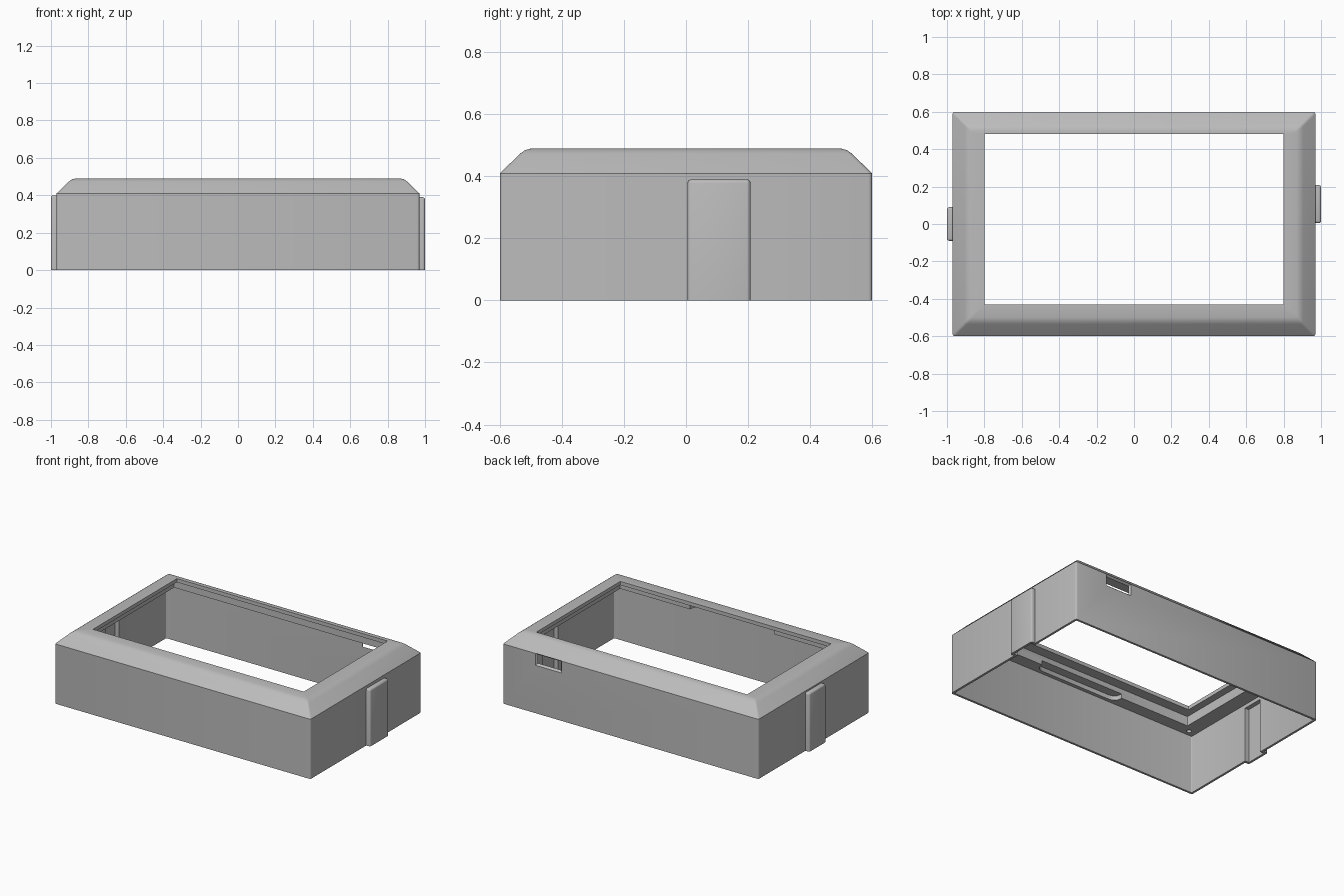
import bpy, bmesh, math

cube = bpy.data.objects.get("Cube")
if cube:
    bpy.data.objects.remove(cube, do_unlink=True)

grey = bpy.data.materials.new("plain grey")
grey.use_nodes = True
COLOR = (0.5, 0.5, 0.5, 1)
grey.diffuse_color = COLOR
grey.node_tree.nodes["Principled BSDF"].inputs["Base Color"].default_value = COLOR


def make_object(name, bm):
    bmesh.ops.recalc_face_normals(bm, faces=bm.faces)
    mesh = bpy.data.meshes.new(name)
    bm.to_mesh(mesh)
    bm.free()
    mesh.materials.append(grey)
    obj = bpy.data.objects.new(name, mesh)
    bpy.context.collection.objects.link(obj)
    return obj


def ring(bm, x, y0, y1, z, r):
    """Rectangle with small rounded corners."""
    verts = []
    corners = [(x, y1, 0), (-x, y1, 1), (-x, y0, 2), (x, y0, 3)]
    for cx, cy, quarter in corners:
        ox = cx - math.copysign(r, cx)
        oy = cy - r if cy == y1 else cy + r
        for step in range(4):
            a = math.pi / 2 * (quarter + step / 3)
            verts.append(bm.verts.new((ox + r * math.cos(a), oy + r * math.sin(a), z)))
    return verts


def loft(bm, rings, closed=False):
    pairs = list(zip(rings, rings[1:]))
    if closed:
        pairs.append((rings[-1], rings[0]))
    for a, b in pairs:
        n = len(a)
        for i in range(n):
            j = (i + 1) % n
            bm.faces.new((a[i], a[j], b[j], b[i]))


def box(name, x0, x1, y0, y1, z0, z1, bevel=0, keep=None):
    bm = bmesh.new()
    bmesh.ops.create_cube(bm, size=1)
    for v in bm.verts:
        v.co.x = x1 if v.co.x > 0 else x0
        v.co.y = y1 if v.co.y > 0 else y0
        v.co.z = z1 if v.co.z > 0 else z0
    if bevel:
        edges = [e for e in bm.edges if keep(e)]
        bmesh.ops.bevel(bm, geom=edges, offset=bevel, segments=3, profile=0.5, affect='EDGES')
    return make_object(name, bm)


def combine(target, tool, operation):
    mod = target.modifiers.new(operation.lower(), 'BOOLEAN')
    mod.operation = operation
    mod.solver = 'EXACT'
    mod.object = tool
    bpy.context.view_layer.objects.active = target
    bpy.ops.object.modifier_apply(modifier=mod.name)
    bpy.data.objects.remove(tool, do_unlink=True)


# Hollow housing: outer wall, sloped rim, window lip, recess, ledge, inner wall
W, D, WALL = 0.97, 0.6, 0.015
bm = bmesh.new()
rings = [ring(bm, W, -D, D, 0, 0.012)]
for inset, z in [(0, 0.41), (0.065, 0.473), (0.08, 0.484), (0.1, 0.49)]:
    rings.append(ring(bm, W - inset, -D + inset, D - inset, z, 0.012))
for z in (0.49, 0.465):
    rings.append(ring(bm, 0.8, -0.43, 0.48, z, 0.002))
for z in (0.465, 0.4):
    rings.append(ring(bm, 0.85, -0.5, 0.52, z, 0.004))
for z in (0.4, 0):
    rings.append(ring(bm, W - WALL, -D + WALL, D - WALL, z, 0.006))
loft(bm, rings, closed=True)
housing = make_object("display_housing", bm)

# Raised side ribs, each with a channel open to the inside
for side, y0, y1, top in [(1, 0.005, 0.208, 0.39), (-1, -0.09, 0.09, 0.4)]:
    xs = sorted((side * 0.96, side * 1.0))
    outer_edge = lambda e: (all(abs(v.co.x) > 0.99 for v in e.verts)
                            and any(v.co.z > 0.1 for v in e.verts)) or \
        (all(v.co.z > 0.1 for v in e.verts) and abs(e.verts[0].co.y - e.verts[1].co.y) < 0.01)
    combine(housing, box("side_rib", *xs, y0, y1, 0, top, 0.012, outer_edge), 'UNION')
    xs = sorted((side * 0.93, side * 0.985))
    combine(housing, box("rib_channel", *xs, y0 + 0.018, y1 - 0.018, -0.05, top - 0.025),
            'DIFFERENCE')

# Flared cable slot through the back wall
bm = bmesh.new()
slot = []
for y, half, z0, z1 in [(0.62, 0.115, 0.312, 0.428), (0.586, 0.088, 0.34, 0.4),
                        (0.5, 0.088, 0.34, 0.4)]:
    slot.append([bm.verts.new((0.625 + sx * half, y, z))
                 for sx, z in ((-1, z0), (1, z0), (1, z1), (-1, z1))])
loft(bm, slot)
bm.faces.new(slot[0])
bm.faces.new(slot[-1])
combine(housing, make_object("cable_slot", bm), 'DIFFERENCE')

# Notch with rounded ends in the front ledge
rounded = lambda e: abs(e.verts[0].co.z - e.verts[1].co.z) > 0.01 and e.verts[0].co.y < -0.5
combine(housing, box("ledge_notch", -0.32, 0.32, -0.56, -0.48, 0.38, 0.43, 0.05, rounded),
        'DIFFERENCE')

# Small screw holes at the ledge corners
for sx in (-1, 1):
    for sy in (-1, 1):
        bm = bmesh.new()
        bmesh.ops.create_cone(bm, cap_ends=True, segments=16, radius1=0.016,
                              radius2=0.016, depth=0.06)
        bmesh.ops.translate(bm, verts=bm.verts, vec=(sx * 0.9, sy * 0.545, 0.39))
        combine(housing, make_object("screw_hole", bm), 'DIFFERENCE')

# Smooth the small rounded edges only
bpy.ops.object.select_all(action='DESELECT')
housing.select_set(True)
bpy.context.view_layer.objects.active = housing
bpy.ops.object.shade_smooth_by_angle(angle=math.radians(32))
